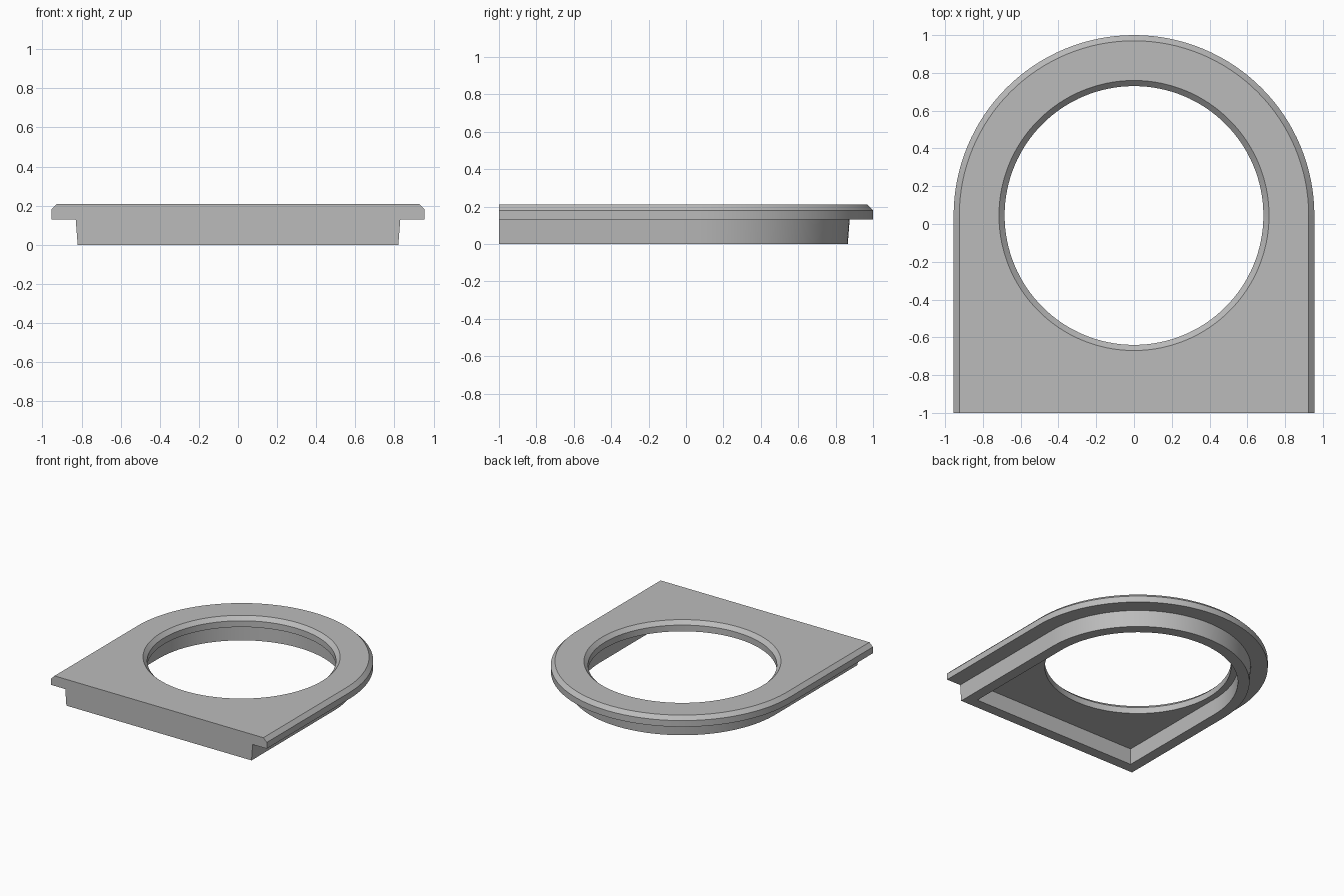
import bpy, bmesh, math

cube = bpy.data.objects.get("Cube")
if cube:
    bpy.data.objects.remove(cube, do_unlink=True)

CY = 0.045        # centre of the round end and of the opening
FRONT = -1.0      # flat front face
SKIRT = 0.83      # half width of the skirt where it meets the lip
ARC, SIDE, FLAT = 64, 16, 32


def arch(w, front, z):
    """Ring with a round back, straight sides and a flat front."""
    pts = [(w * math.cos(math.pi * i / ARC), CY + w * math.sin(math.pi * i / ARC), z)
           for i in range(ARC + 1)]
    drop = [CY + (front - CY) * i / SIDE for i in range(1, SIDE + 1)]
    pts += [(-w, y, z) for y in drop]
    for i in range(FLAT - 1):
        x = -SKIRT + 2 * SKIRT * i / (FLAT - 2)
        pts.append((max(-w, min(w, x)), front, z))
    pts += [(w, y, z) for y in reversed(drop)]
    return pts


def circle(r, z):
    """Round ring with the same number of points as an arch."""
    n = 2 * ARC
    return [(r * math.cos(math.tau * i / n), CY + r * math.sin(math.tau * i / n), z)
            for i in range(n)]


# Closed sequence of rings around the section of the body
rings = [
    arch(0.82, FRONT, 0),          # skirt foot, outside
    arch(SKIRT, FRONT, 0.13),      # skirt top, outside
    arch(0.955, FRONT, 0.13),      # lip underside
    arch(0.955, FRONT, 0.18),      # lip edge
    arch(0.925, FRONT, 0.21),      # top bevel
    circle(0.715, 0.21),           # opening bevel
    circle(0.685, 0.18),
    circle(0.685, 0.13),           # opening underside
    arch(0.735, -0.915, 0.13),     # skirt top, inside
    arch(0.735, -0.915, 0),        # skirt foot, inside
]

bm = bmesh.new()
loops = [[bm.verts.new(p) for p in ring] for ring in rings]
for a, b in zip(loops, loops[1:] + loops[:1]):
    n = len(a)
    for i in range(n):
        j = (i + 1) % n
        bm.faces.new((a[i], a[j], b[j], b[i]))
bmesh.ops.remove_doubles(bm, verts=bm.verts, dist=1e-5)
bmesh.ops.recalc_face_normals(bm, faces=bm.faces)

mesh = bpy.data.meshes.new("arched_ring_plate")
bm.to_mesh(mesh)
bm.free()
body = bpy.data.objects.new("arched_ring_plate", mesh)
bpy.context.collection.objects.link(body)

# Plain grey finish
grey = bpy.data.materials.new("plain_grey")
grey.use_nodes = True
colour = (0.5, 0.5, 0.5, 1)
grey.diffuse_color = colour
grey.node_tree.nodes["Principled BSDF"].inputs["Base Color"].default_value = colour
mesh.materials.append(grey)

# Smooth curves with crisp edges
bpy.ops.object.select_all(action='DESELECT')
body.select_set(True)
bpy.context.view_layer.objects.active = body
bpy.ops.object.shade_smooth_by_angle(angle=math.radians(25))
